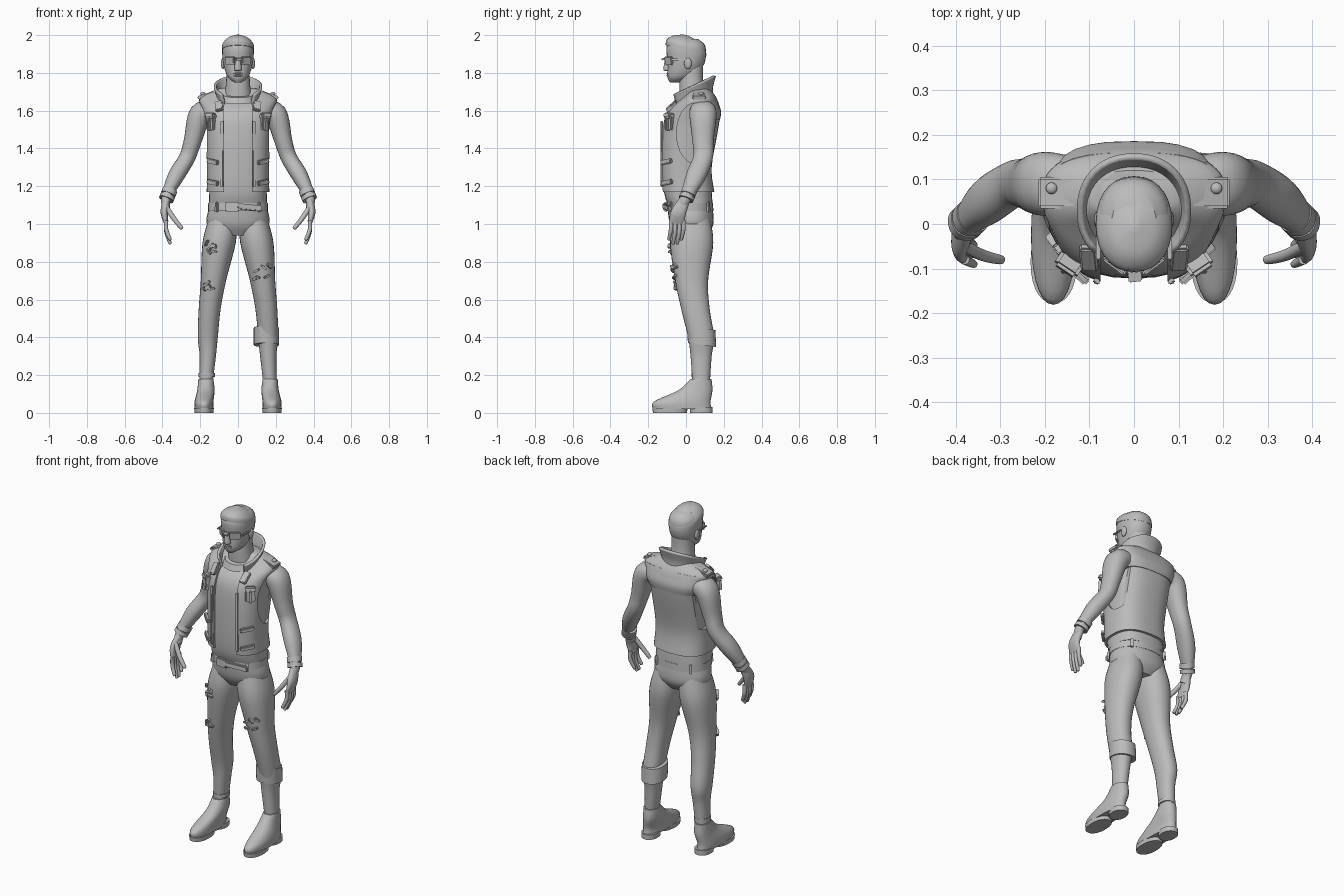
import bpy, bmesh, random
from math import sin, cos, pi, radians, copysign
from mathutils import Vector, Matrix
from mathutils.bvhtree import BVHTree

default_cube = bpy.data.objects.get("Cube")
if default_cube:
    bpy.data.objects.remove(default_cube, do_unlink=True)
random.seed(4)

grey = bpy.data.materials.new("plain grey")
grey.use_nodes = True
tone = (.5, .5, .5, 1)
grey.diffuse_color = tone
for node in grey.node_tree.nodes:
    if node.type == "BSDF_PRINCIPLED":
        node.inputs["Base Color"].default_value = tone


def shade(mesh):
    mesh.shade_smooth()
    mesh.set_sharp_from_angle(angle=radians(40))


def finish(name, bm, mirror=False):
    bmesh.ops.recalc_face_normals(bm, faces=bm.faces)
    mesh = bpy.data.meshes.new(name)
    bm.to_mesh(mesh)
    bm.free()
    mesh.materials.append(grey)
    shade(mesh)
    obj = bpy.data.objects.new(name, mesh)
    bpy.context.collection.objects.link(obj)
    if mirror:
        obj.modifiers.new("Mirror", "MIRROR").use_mirror_merge = False
    return obj


def spline(before, start, end, after, t):
    """Catmull-Rom blend between start and end."""
    bend = 2 * before - 5 * start + 4 * end - after
    twist = 3 * (start - end) + after - before
    return start + t / 2 * (end - before + t * (bend + t * twist))


def dense(rows, steps):
    last = len(rows) - 1
    out = []
    for i in range(last):
        around = rows[max(i - 1, 0)], rows[i], rows[i + 1], rows[min(i + 2, last)]
        for step in range(steps):
            out.append([spline(*values, step / steps) for values in zip(*around)])
    return out + [list(rows[last])]


def loft(name, rows, deep=1, power=2.2, sides=28, steps=5, upright=True, mirror=False, gap=None, tilt=0):
    """Skin oval sections: centre, x radius, and y radius (or x radius times deep)."""
    rows = dense([row if len(row) > 4 else (*row, row[3] * deep) for row in rows], steps)
    last = len(rows) - 1
    bm = bmesh.new()
    rings = []
    for i, (x, y, z, rx, ry) in enumerate(rows):
        axis = Vector((0, 0, 1))
        if not upright:
            axis = Vector(rows[min(i + 2, last)][:3]) - Vector(rows[max(i - 2, 0)][:3])
            axis.normalize()
        depth = Vector((0, 1, 0))
        depth = (depth - axis * depth.dot(axis)).normalized()
        across = depth.cross(axis)
        ring = []
        for k in range(sides):
            if gap is None:
                angle = 2 * pi * k / sides
            else:
                angle = gap - pi / 2 + 2 * (pi - gap) * k / (sides - 1)
            dx, dy = (radius * copysign(abs(wave) ** (2 / power), wave)
                      for radius, wave in ((rx, cos(angle)), (ry, sin(angle))))
            ring.append(bm.verts.new(Vector((x, y, z + tilt * dy)) + across * dx + depth * dy))
        rings.append(ring)
    for low, high in zip(rings, rings[1:]):
        for k in range(sides if gap is None else sides - 1):
            j = (k + 1) % sides
            bm.faces.new((low[k], low[j], high[j], high[k]))
    if gap is None:
        bm.faces.new(rings[0])
        bm.faces.new(rings[-1])
    return finish(name, bm, mirror)


def grow(row, amount):
    return (*row[:3], row[3] + amount, row[4] + amount)


def band(name, low, high, **options):
    """Straight band with flat rims."""
    rows = [grow(low, -.01), low, high, grow(high, -.01)]
    return loft(name, rows, steps=1, **options)


def block(name, place, size, mirror=False):
    bm = bmesh.new()
    bmesh.ops.create_cube(bm, size=1, matrix=place @ Matrix.Diagonal((*size, 1)))
    bmesh.ops.bevel(bm, geom=bm.edges[:], offset=min(size) / 4, segments=2, affect="EDGES")
    return finish(name, bm, mirror)


def plate(name, host, x, z, width, height, thick=.02, roll=0, mirror=True, back=False):
    """Lay a block on the front or back surface of a host part."""
    mesh = host.data
    tree = BVHTree.FromPolygons([v.co for v in mesh.vertices], [tuple(p.vertices) for p in mesh.polygons])
    way = -1 if back else 1
    spot, normal = tree.ray_cast(Vector((abs(x), -way, z)), Vector((0, way, 0)))[:2]
    if normal.y * way > 0:
        normal.negate()
    if x < 0:
        spot.x, normal.x = -spot.x, -normal.x
    turn = normal.to_track_quat("-Y", "Z").to_matrix().to_4x4()
    place = Matrix.Translation(spot + normal * thick / 4) @ turn @ Matrix.Rotation(radians(roll), 4, "Y")
    return block(name, place, (width, thick, height), mirror)


def ball(name, at, size, mirror=False):
    bm = bmesh.new()
    place = Matrix.Translation(at) @ Matrix.Diagonal((*size, 1))
    bmesh.ops.create_uvsphere(bm, u_segments=20, v_segments=12, radius=1, matrix=place)
    return finish(name, bm, mirror)


# Head, face, neck and cropped hair
head = loft("head", [(0, -.06, 1.75, .02), (0, -.03, 1.78, .055), (0, 0, 1.85, .078),
                     (0, 0, 1.94, .082), (0, 0, 1.98, .05)], deep=1.25)
loft("hair", [(0, 0, 1.92, .086), (0, 0, 1.95, .082), (0, 0, 1.98, .055), (0, 0, 2, .01)],
     deep=1.25, tilt=-.25)
loft("nose", [(0, -.1, 1.81, .01), (0, -.1, 1.82, .02), (0, -.1, 1.88, .01)], sides=14)
for lip_height in (1.786, 1.797):
    ball("lip", (0, -.093, lip_height), (.025, .01, .006))
ball("ear", (.08, .01, 1.85), (.01, .02, .03), mirror=True)
loft("neck", [(0, .06, 1.6, .09), (0, .03, 1.73, .065), (0, .03, 1.86, .06)])

# Sunglasses
plate("lens", head, .04, 1.865, .06, .045, thick=.015)
plate("bridge", head, 0, 1.875, .03, .01, thick=.04, mirror=False)
block("temple", Matrix.Translation((.08, -.03, 1.87)), (.01, .1, .01), mirror=True)

# Shirt and open sleeveless vest share one torso profile
torso = [(0, .01, 1.17, .166, .14), (0, 0, 1.3, .164, .136), (0, .02, 1.5, .175, .15),
         (0, .04, 1.6, .19, .14), (0, .07, 1.67, .2, .09), (0, .07, 1.72, .09, .05)]
loft("shirt", [(0, .02, 1.11, .155, .12)] + [grow(row, -.014) for row in torso], power=2.6)
band("shirt_neckband", (0, .03, 1.66, .1, .1), (0, .03, 1.69, .085, .085), tilt=.25)
vest = loft("vest", torso, power=2.6, sides=48)
cutters = [block("front_opening_cutter", Matrix.Translation((0, -.2, 1.4)), (.15, .4, 1))]
for side in (-1, 1):
    bm = bmesh.new()
    bmesh.ops.create_cone(bm, cap_ends=True, segments=40, radius1=1, radius2=1, depth=1,
                          matrix=Matrix.Translation((side * .24, .05, 1.48))
                          @ Matrix.Diagonal((.2, .1, .16, 1)) @ Matrix.Rotation(pi / 2, 4, "Y"))
    cutters.append(finish("armhole_cutter", bm))
for cutter in cutters:
    cutter.hide_render = True
    cut = vest.modifiers.new("Cut", "BOOLEAN")
    cut.operation, cut.solver, cut.object = "DIFFERENCE", "EXACT", cutter
graph = bpy.context.evaluated_depsgraph_get()
cut_mesh = bpy.data.meshes.new_from_object(vest.evaluated_get(graph))
vest.modifiers.clear()
vest.data = cut_mesh
shade(cut_mesh)
for cutter in cutters:
    bpy.data.objects.remove(cutter, do_unlink=True)

# Vest trim: back yoke, collar, straps and pockets
loft("back_yoke", [(0, .08, 1.55, .16, .1), (0, .08, 1.6, .185, .105), (0, .08, 1.67, .19, .08)], power=2.8)
collar = loft("collar", [(0, .03, 1.64, .105), (0, .03, 1.68, .107), (0, .03, 1.73, .122)],
              gap=radians(42), tilt=.45)
thick = collar.modifiers.new("Thickness", "SOLIDIFY")
thick.thickness, thick.offset = .014, 0
plate("collar_point", vest, .1, 1.62, .04, .07, roll=15)
block("shoulder_strap", Matrix.Translation((.17, .07, 1.68)) @ Matrix.Rotation(radians(17), 4, "Y"),
      (.09, .07, .02), mirror=True)
ball("strap_button", (.185, .08, 1.69), (.013, .013, .01), mirror=True)
plate("front_band", vest, .083, 1.37, .015, .35, thick=.01)
plate("chest_pocket", vest, .14, 1.54, .055, .085)
plate("chest_flap", vest, .14, 1.57, .06, .03, thick=.04)
plate("chest_tab", vest, .14, 1.53, .016, .07, thick=.04)
for height in (1.22, 1.33):
    plate("pocket_welt", vest, .13, height, .08, .025, roll=-9)

# Arms and wristbands
loft("arm", [(.13, .09, 1.6, .05), (.2, .09, 1.58, .06), (.24, .09, 1.44, .047), (.27, .09, 1.35, .043),
             (.33, .05, 1.25, .043), (.38, 0, 1.14, .026), (.38, -.03, 1.08, .02)],
     deep=1.2, upright=False, mirror=True)
forearm, wrist = Vector((.36, .02, 1.18)), Vector((.38, 0, 1.13))
for name, start, end in (("wrist_cuff", 0, .5), ("wrist_strap", .6, 1)):
    band(name, (*forearm.lerp(wrist, start), .04, .04), (*forearm.lerp(wrist, end), .04, .04),
         upright=False, mirror=True)

# Hands
loft("palm", [(.38, -.01, 1.12, .02, .03), (.39, -.04, 1.06, .02, .04), (.38, -.05, 1, .01, .04)],
     upright=False, mirror=True)


def digit(name, root, knuckle, tip, radius):
    rows = [(*root, radius), (*knuckle, radius), (*tip, radius * .8), (*tip.lerp(knuckle, -.1), radius / 3)]
    loft(name, rows, sides=12, upright=False, mirror=True)


for i in range(4):
    root = Vector((.38, .022 * i - .08, 1.02))
    reach = .1 if i in (0, 3) else .12
    digit("finger", root, root + Vector((0, 0, -reach / 2)), root + Vector((-.02, -.01, -reach)), .011)
digit("thumb", Vector((.38, -.05, 1.09)), Vector((.34, -.07, 1.03)), Vector((.3, -.08, .98)), .013)

# Trousers with one rolled leg
loft("trouser_hips", [(0, .02, 1.1, .15, .12), (0, .03, 1, .165, .115), (0, .03, .94, .09, .08)])
leg = loft("trouser_leg", [(.08, .03, 1.03, .075), (.1, .03, .9, .088), (.13, .03, .7, .067),
                           (.15, .05, .55, .058), (.16, .08, .4, .053), (.16, .08, .3, .043),
                           (.17, .08, .15, .035)], deep=1.3, mirror=True)
band("rolled_cuff", (.15, .085, .36, .067, .075), (.15, .08, .45, .067, .075), tilt=-.15)
band("ankle_hem", (-.165, .08, .19, .043, .05), (-.165, .08, .21, .043, .05))
for x, z, spread in ((.125, .75, .045), (-.15, .88, .03), (-.16, .67, .02)):
    for i in range(8):
        shift, rise = random.uniform(-spread, spread), random.uniform(-spread, spread)
        plate("torn_flap", leg, x + shift, z + rise, .035, .012, roll=random.uniform(-60, 60), mirror=False)

# Belt
belt = band("belt", (0, .02, 1.07, .16, .125), (0, .02, 1.11, .158, .123))
plate("belt_buckle", belt, -.03, 1.09, .07, .05, mirror=False)
plate("belt_tail", belt, .06, 1.088, .13, .03, roll=6, mirror=False)
for behind in (False, True):
    plate("belt_loop", belt, .11, 1.09, .016, .055, back=behind)

# Shoes
loft("shoe", [(.18, -.02, .02, .05, .155), (.18, -.02, .06, .05, .15), (.17, .05, .12, .046, .09),
              (.17, .08, .18, .04, .055)], mirror=True)
band("fore_sole", (.18, -.085, 0, .05, .09), (.18, -.085, .025, .052, .093), mirror=True)
band("heel", (.177, .08, 0, .045, .06), (.177, .08, .03, .046, .06), mirror=True)
